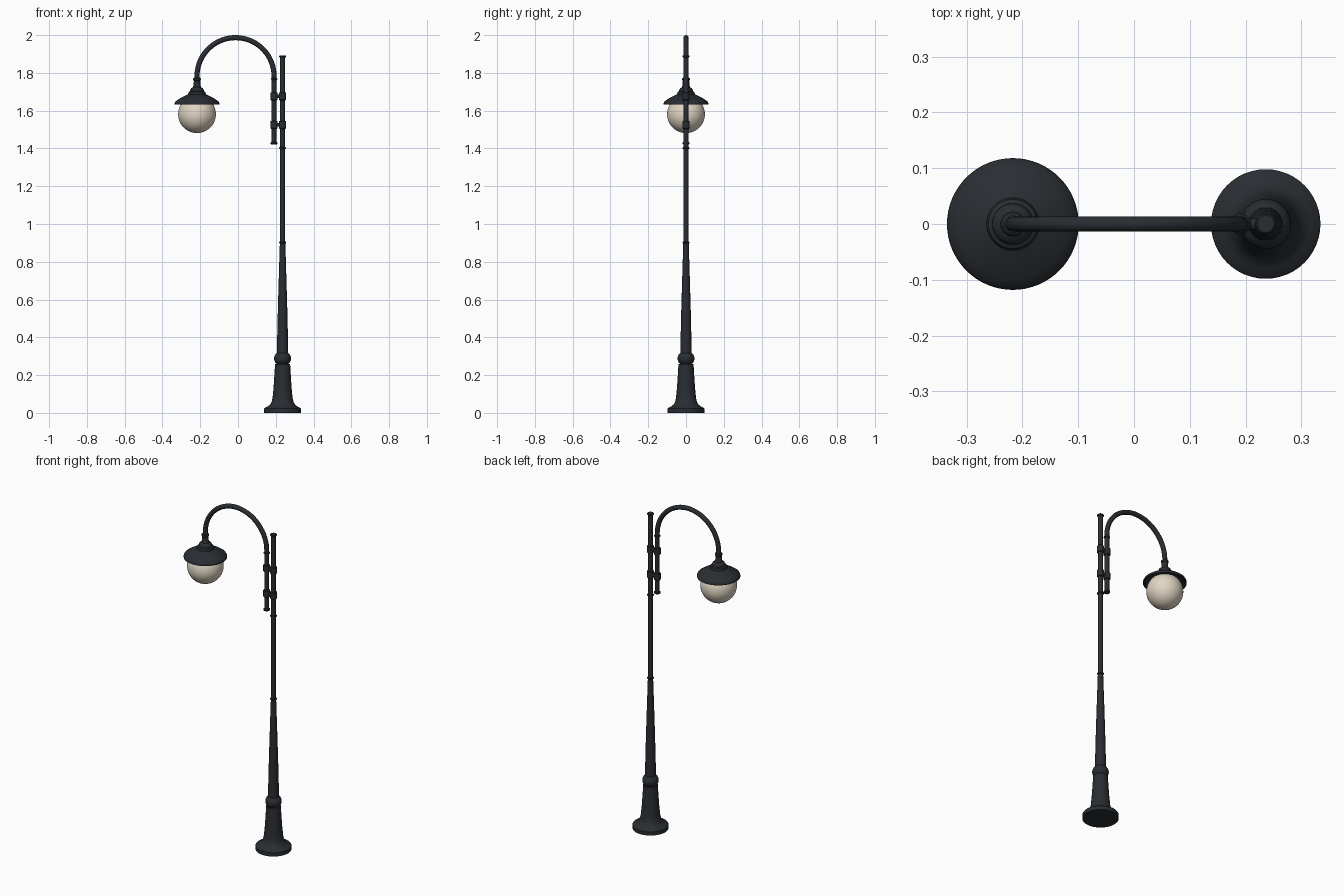
import bpy, math
from mathutils import Vector

if "Cube" in bpy.data.objects:
    bpy.data.objects.remove(bpy.data.objects["Cube"])

POLE_X, ARM_X, LAMP_X = 0.236, 0.191, -0.217


def material(name, color):
    m = bpy.data.materials.new(name)
    m.diffuse_color = color
    m.use_nodes = True
    m.node_tree.nodes["Principled BSDF"].inputs["Base Color"].default_value = m.diffuse_color
    return m


IRON = material("dark_iron", (0.022, 0.026, 0.031, 1))
GLASS = material("cream_glass", (0.75, 0.67, 0.54, 1))


def finish(obj, name, mat, angle=35):
    obj.name = name
    obj.data.materials.append(mat)
    bpy.ops.object.select_all(action='DESELECT')
    obj.select_set(True)
    bpy.context.view_layer.objects.active = obj
    bpy.ops.object.shade_smooth_by_angle(angle=math.radians(angle))
    return obj


def lathe(name, profile, x, mat=IRON, sides=48):
    """Revolve (radius, z) points about a vertical axis; ends are capped."""
    verts, faces = [], []
    for r, z in profile:
        for i in range(sides):
            a = 2 * math.pi * i / sides
            verts.append((r * math.cos(a), r * math.sin(a), z))
    for k in range(len(profile) - 1):
        for i in range(sides):
            j = (i + 1) % sides
            faces.append((k * sides + i, k * sides + j,
                          (k + 1) * sides + j, (k + 1) * sides + i))
    faces.append(tuple(reversed(range(sides))))
    faces.append(tuple(range((len(profile) - 1) * sides, len(profile) * sides)))
    me = bpy.data.meshes.new(name)
    me.from_pydata(verts, [], faces)
    obj = bpy.data.objects.new(name, me)
    obj.location.x = x
    bpy.context.collection.objects.link(obj)
    return finish(obj, name, mat)


def ring(name, x, z, r, h):
    """Short collar with softened edges."""
    b = min(0.003, h * 0.3)
    return lathe(name, [(r - b, z - h / 2), (r, z - h / 2 + b),
                        (r, z + h / 2 - b), (r - b, z + h / 2)], x, sides=32)


# Flared pedestal
lathe("pedestal", [(0.098, 0), (0.098, 0.022), (0.094, 0.027), (0.080, 0.033),
                   (0.067, 0.043), (0.058, 0.058), (0.053, 0.08), (0.048, 0.13),
                   (0.044, 0.19), (0.041, 0.24), (0.040, 0.26)], POLE_X)

# Ball knuckle above the pedestal
ball = [(0.045 * math.cos(math.radians(a)), 0.288 + 0.04 * math.sin(math.radians(a)))
        for a in range(-50, 51, 10)]
lathe("ball_knuckle", [(0.036, 0.252)] + ball + [(0.030, 0.325)], POLE_X)

# Tapered shaft and slim upper pole
lathe("tapered_shaft", [(0.030, 0.31), (0.0285, 0.40), (0.025, 0.55),
                        (0.020, 0.72), (0.0145, 0.90)], POLE_X, sides=32)
lathe("upper_pole", [(0.0135, 0.89), (0.0135, 1.888)], POLE_X, sides=32)
ring("shaft_ring", POLE_X, 0.902, 0.018, 0.012)
ring("pole_ring", POLE_X, 1.402, 0.018, 0.012)
ring("pole_cap", POLE_X, 1.887, 0.018, 0.012)

# Curved arm swept along a half circle
R = (ARM_X - LAMP_X) / 2
cx, cz = (ARM_X + LAMP_X) / 2, 2.0 - 0.0135 - R
curve = bpy.data.curves.new("curved_arm", 'CURVE')
curve.dimensions = '3D'
curve.bevel_depth = 0.0135
curve.bevel_resolution = 6
curve.use_fill_caps = True
path = [(ARM_X, 1.425)]
path += [(cx + R * math.cos(math.pi * i / 40), cz + R * math.sin(math.pi * i / 40))
         for i in range(41)]
path.append((LAMP_X, 1.74))
spline = curve.splines.new('POLY')
spline.points.add(len(path) - 1)
for p, (x, z) in zip(spline.points, path):
    p.co = (x, 0, z, 1)
arm = bpy.data.objects.new("curved_arm", curve)
bpy.context.collection.objects.link(arm)
bpy.ops.object.select_all(action='DESELECT')
arm.select_set(True)
bpy.context.view_layer.objects.active = arm
bpy.ops.object.convert(target='MESH')
finish(bpy.context.object, "curved_arm", IRON)
ring("arm_foot", ARM_X, 1.428, 0.018, 0.012)
ring("arm_ring", ARM_X, 1.768, 0.017, 0.010)

# Clamps joining arm and pole
for n, z in enumerate((1.525, 1.676)):
    ring(f"arm_clamp_{n}", ARM_X, z, 0.019, 0.042)
    ring(f"pole_clamp_{n}", POLE_X, z, 0.019, 0.042)
    bpy.ops.mesh.primitive_cylinder_add(vertices=24, radius=0.010, depth=POLE_X - ARM_X,
                                        location=((ARM_X + POLE_X) / 2, 0, z),
                                        rotation=(0, math.pi / 2, 0))
    finish(bpy.context.object, f"clamp_link_{n}", IRON)

# Lamp fitter: stepped collar under the arm
lathe("lamp_fitter", [(0.015, 1.775), (0.020, 1.771), (0.020, 1.762), (0.017, 1.758),
                      (0.018, 1.735), (0.022, 1.724), (0.032, 1.718), (0.036, 1.710),
                      (0.037, 1.703), (0.044, 1.699), (0.047, 1.690), (0.048, 1.675)][::-1],
      LAMP_X)

# Shade with a hollow underside
lathe("lamp_shade", [(0.090, 1.650), (0.108, 1.642), (0.113, 1.633), (0.118, 1.633),
                     (0.118, 1.641), (0.114, 1.649), (0.100, 1.659), (0.080, 1.671),
                     (0.062, 1.680), (0.048, 1.686), (0.040, 1.690)], LAMP_X, sides=64)

# Glass globe
bpy.ops.mesh.primitive_uv_sphere_add(segments=48, ring_count=24, radius=0.1,
                                     location=(LAMP_X, 0, 1.581))
globe = bpy.context.object
for v in globe.data.vertices:
    v.co.z = min(v.co.z, 0.075)
finish(globe, "glass_globe", GLASS)
